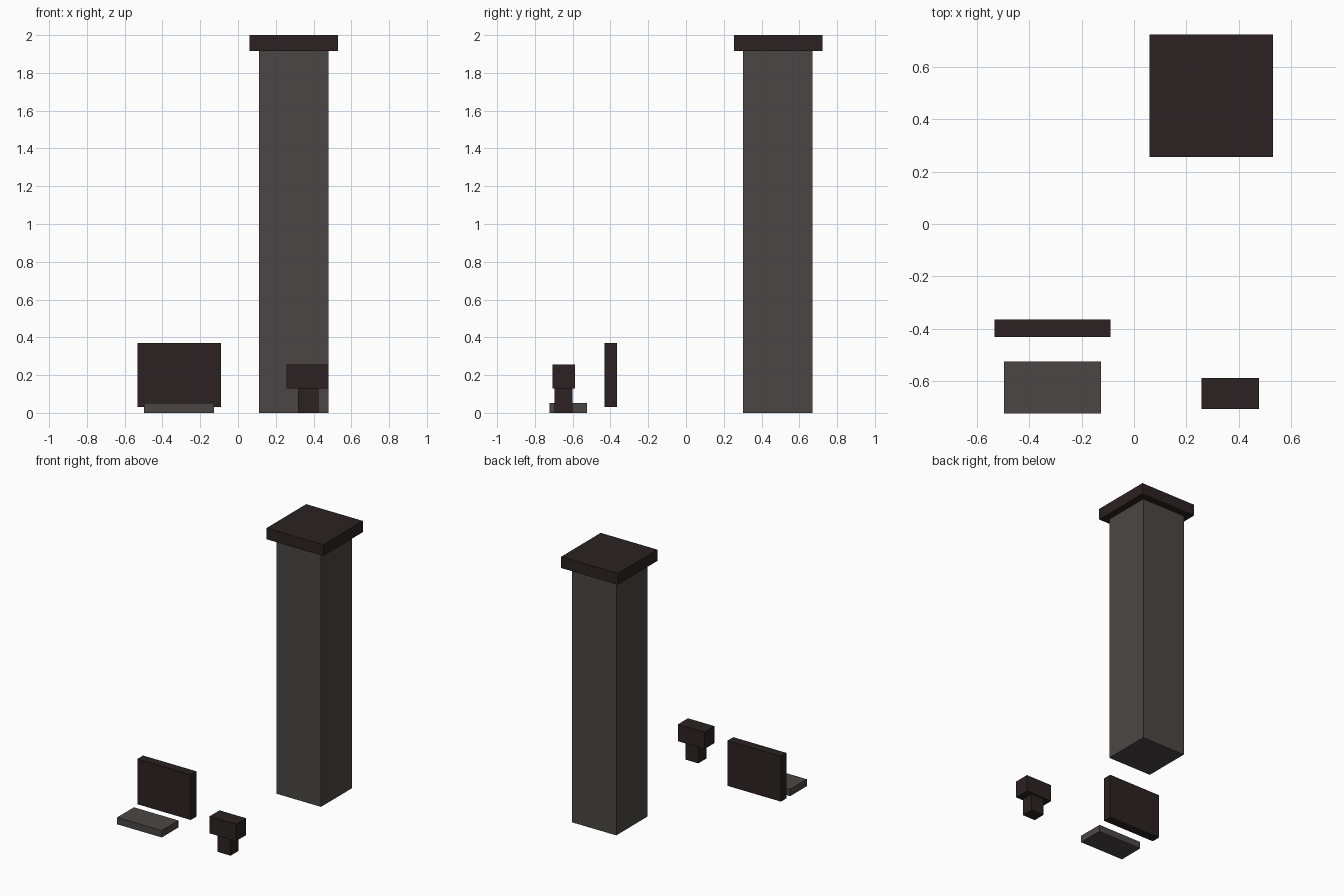
import bpy

if "Cube" in bpy.data.objects:
    bpy.data.objects.remove(bpy.data.objects["Cube"])


def material(name, color):
    m = bpy.data.materials.new(name)
    m.diffuse_color = (*color, 1.0)
    m.use_nodes = True
    m.node_tree.nodes["Principled BSDF"].inputs["Base Color"].default_value = m.diffuse_color
    return m


stone = material("grey_stone", (0.069, 0.062, 0.059))
dark = material("dark_brown", (0.025, 0.016, 0.016))


def box(name, x, y, z, mat):
    """Box spanning the given (min, max) range on each axis."""
    bpy.ops.mesh.primitive_cube_add(
        size=1, location=[(a + b) / 2 for a, b in (x, y, z)])
    ob = bpy.context.object
    ob.name = name
    ob.scale = [b - a for a, b in (x, y, z)]
    bpy.ops.object.transform_apply(location=False, rotation=False, scale=True)
    ob.data.materials.append(mat)
    return ob


# Tall pillar with an overhanging cap
box("pillar", (0.11, 0.478), (0.302, 0.67), (0, 1.915), stone)
box("pillar_cap", (0.06, 0.53), (0.255, 0.723), (1.915, 2.0), dark)

# Upright board hovering just above the ground, with a slab before it
box("board", (-0.533, -0.09), (-0.432, -0.365), (0.03, 0.37), dark)
box("slab", (-0.497, -0.127), (-0.723, -0.525), (0, 0.052), stone)

# Small block on a stem
box("stem", (0.318, 0.425), (-0.695, -0.6), (0, 0.128), dark)
box("stem_block", (0.258, 0.478), (-0.706, -0.588), (0.128, 0.255), dark)
